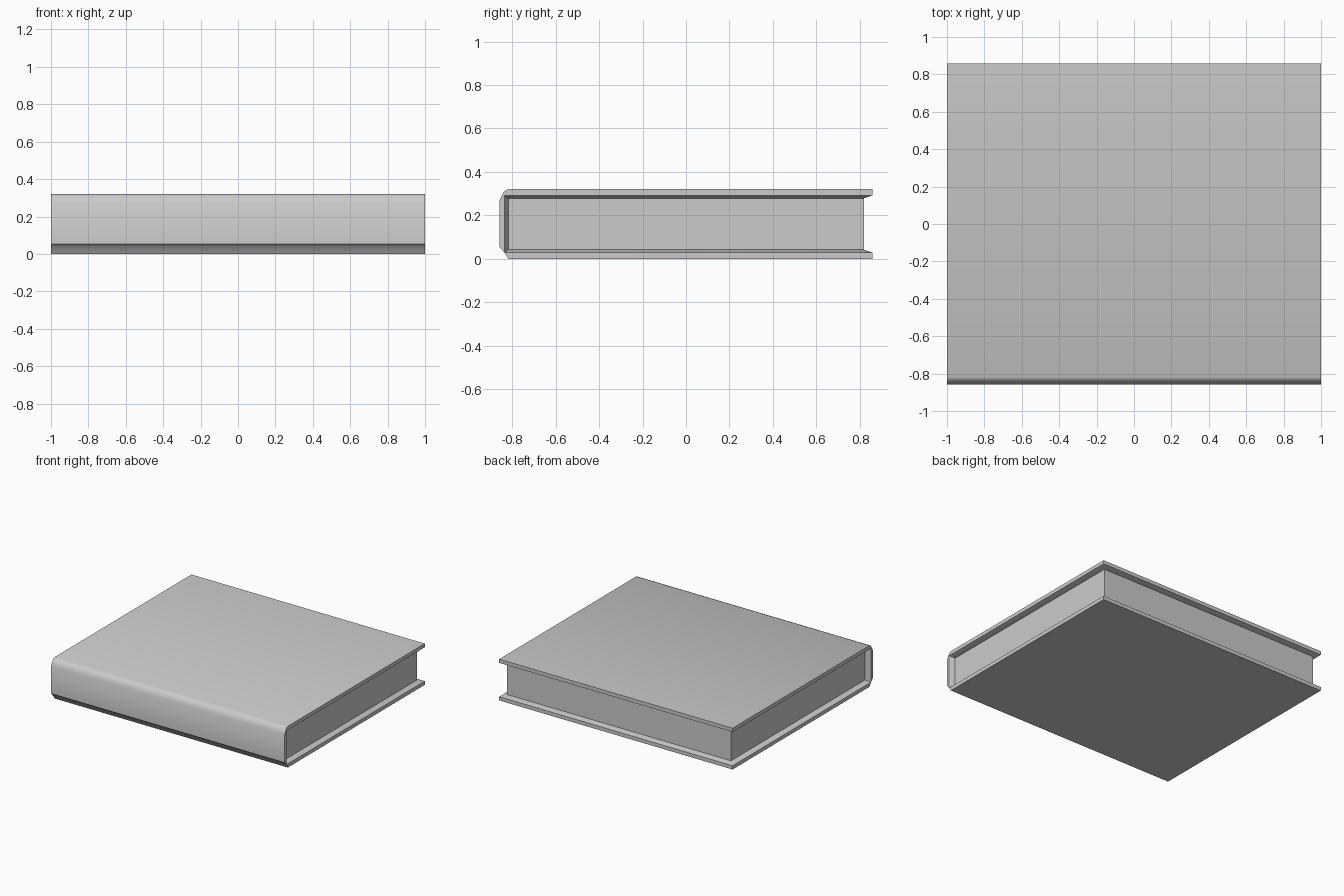
import bpy, bmesh

if "Cube" in bpy.data.objects:
    bpy.data.objects.remove(bpy.data.objects["Cube"])

H = 0.32      # total height
Y = 0.858     # half depth
INSET = 0.04  # overhang of the cover past the pages


def finish(name, bm, angle):
    bmesh.ops.recalc_face_normals(bm, faces=bm.faces)
    me = bpy.data.meshes.new(name)
    bm.to_mesh(me)
    bm.free()
    ob = bpy.data.objects.new(name, me)
    bpy.context.collection.objects.link(ob)
    bpy.ops.object.select_all(action='DESELECT')
    ob.select_set(True)
    bpy.context.view_layer.objects.active = ob
    bpy.ops.object.shade_smooth_by_angle(angle=angle)
    return ob


def cover_profile(board, spine_in):
    """C-shaped (y, z) section: outer shell, then thinner-rimmed inner side."""
    rim = 0.029
    outer = [(Y, H), (-0.818, H), (-0.836, 0.312), (-Y, 0.27),
             (-Y, 0.053), (-0.84, 0.04), (-0.818, 0.0), (Y, 0.0)]
    inner = [(Y, rim), (Y - INSET, board), (spine_in, board),
             (spine_in, H - board), (Y - INSET, H - board), (Y, H - rim)]
    return outer + inner


# Cover: loft four sections so the inner rim is chamfered at both ends
bm = bmesh.new()
sections = [(-1.0, 0.029, -0.836), (-0.96, 0.042, -0.818),
            (0.96, 0.042, -0.818), (1.0, 0.029, -0.836)]
rings = [[bm.verts.new((x, y, z)) for y, z in cover_profile(b, s)]
         for x, b, s in sections]
n = len(rings[0])
for a, b in zip(rings, rings[1:]):
    for i in range(n):
        j = (i + 1) % n
        bm.faces.new((a[i], a[j], b[j], b[i]))
# End caps: top board, spine corners, spine and bottom board
for r in (rings[0], rings[-1]):
    bm.faces.new((r[0], r[1], r[11], r[12], r[13]))
    bm.faces.new((r[1], r[2], r[3], r[11]))
    bm.faces.new((r[3], r[4], r[10], r[11]))
    bm.faces.new((r[4], r[5], r[6], r[10]))
    bm.faces.new((r[6], r[7], r[8], r[9], r[10]))
finish("cover", bm, 0.87)

# Page block
bm = bmesh.new()
bmesh.ops.create_cube(bm, size=1.0)
for v in bm.verts:
    v.co = (v.co.x * 1.92, v.co.y * 1.638, v.co.z * 0.238 + H / 2)
finish("pages", bm, 0.5)
